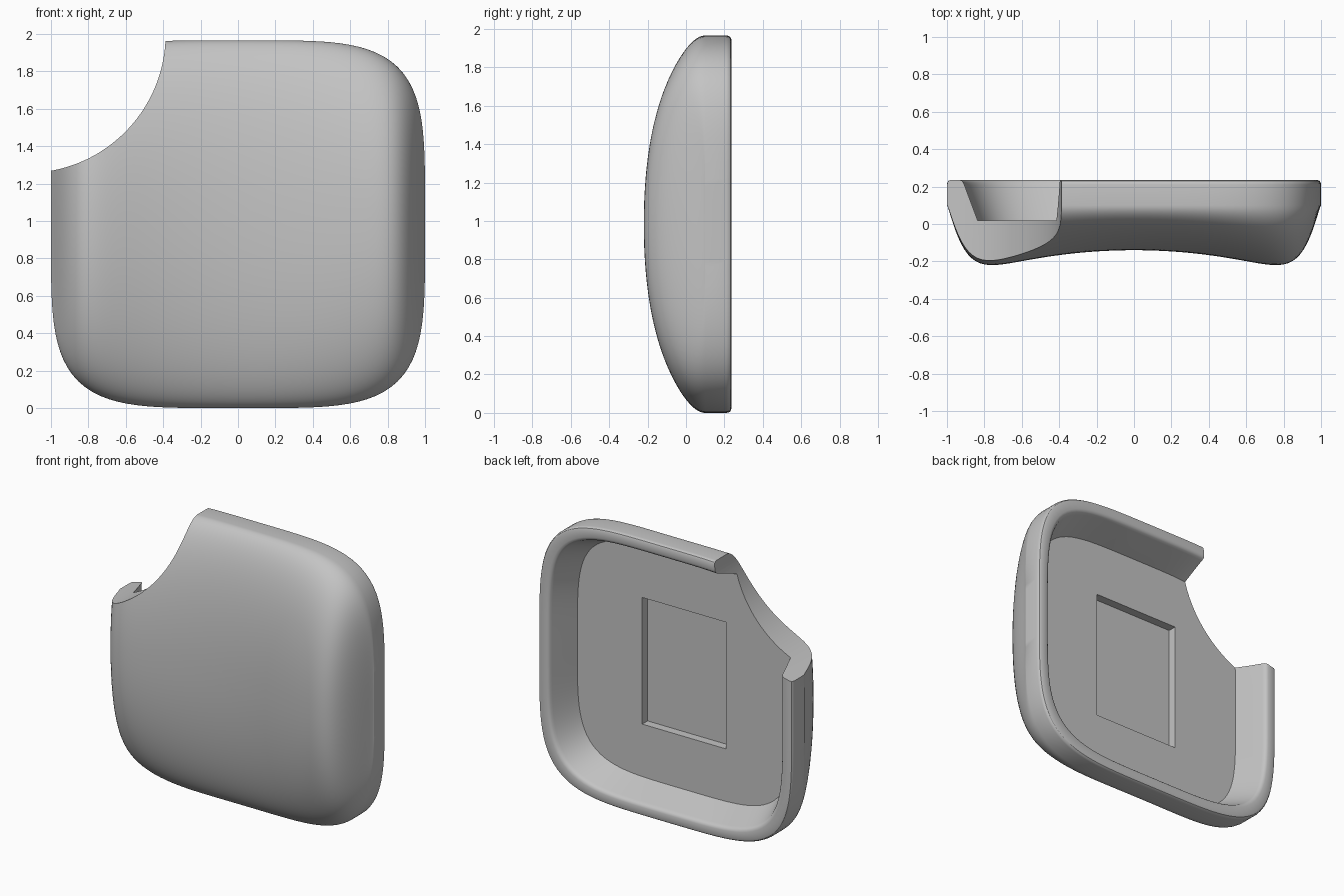
import bpy, bmesh, math
from mathutils import Matrix

default = bpy.data.objects.get("Cube")
if default:
    bpy.data.objects.remove(default, do_unlink=True)

HALF_H = 0.983      # half height of the body
POWER = 4.4         # squareness of the rounded outline
SEGMENTS = 160
FRONT_RINGS = 36
SIDE_Y = 0.1        # depth where the front bulge meets the side band


def outline(i, scale):
    """Point on the rounded-square outline, in unit coordinates."""
    a = 2 * math.pi * i / SEGMENTS
    c, s = math.cos(a), math.sin(a)
    r = scale * (abs(c) ** POWER + abs(s) ** POWER) ** (-1 / POWER)
    return r * c, r * s


def front_y(x, z):
    """Front surface: hollow across the width, domed along the height."""
    reach = max(1 - abs(x) ** POWER, 1e-9) ** (1 / POWER)
    t = min(abs(z) / reach, 1)
    dome = (1 - t ** 2.15) ** 0.5
    edge = max(1 - abs(x) ** 12, 0) ** 1.25
    return SIDE_Y - (0.24 + 0.165 * x * x) * dome * edge


def new_object(name, bm):
    mesh = bpy.data.meshes.new(name)
    bm.to_mesh(mesh)
    bm.free()
    obj = bpy.data.objects.new(name, mesh)
    bpy.context.collection.objects.link(obj)
    return obj


# Shell: rings from the front centre, round the rim, into the back pocket
bm = bmesh.new()
rings = []


def add_ring(scale, depth=None):
    ring = []
    for i in range(SEGMENTS):
        x, z = outline(i, scale)
        y = front_y(x, z) if depth is None else depth
        ring.append(bm.verts.new((x, y, HALF_H * (1 + z))))
    rings.append(ring)


for k in range(1, FRONT_RINGS):
    add_ring(math.sin(math.pi / 2 * k / FRONT_RINGS))
add_ring(1, SIDE_Y)
add_ring(1, 0.21)
for inset, depth in ((0.002, 0.222), (0.008, 0.231), (0.02, 0.236),
                     (0.065, 0.236), (0.078, 0.231), (0.086, 0.222),
                     (0.092, 0.207), (0.16, 0.02)):
    add_ring(1 - inset, depth)

centre = bm.verts.new((0, front_y(0, 0), HALF_H))
for i in range(SEGMENTS):
    j = (i + 1) % SEGMENTS
    bm.faces.new((centre, rings[0][i], rings[0][j]))
    for a, b in zip(rings, rings[1:]):
        bm.faces.new((a[i], b[i], b[j], a[j]))
bm.faces.new(rings[-1])
bmesh.ops.recalc_face_normals(bm, faces=bm.faces)
shell = new_object("cover_shell", bm)

# Cutter for the shallow rectangular recess in the pocket floor
bm = bmesh.new()
bmesh.ops.create_cube(bm, size=1, matrix=Matrix.Translation((0, 0.03, HALF_H))
                      @ Matrix.Diagonal((0.66, 0.14, 0.9, 1)))
recess = new_object("recess_cutter", bm)

# Cutter for the round bite out of the upper corner
bm = bmesh.new()
bmesh.ops.create_cone(bm, cap_ends=True, segments=192, radius1=0.743,
                      radius2=0.743, depth=2,
                      matrix=Matrix.Translation((-1.13, 0, 2.0))
                      @ Matrix.Rotation(math.pi / 2, 4, "X"))
bite = new_object("corner_cutter", bm)

bpy.ops.object.select_all(action="DESELECT")
bpy.context.view_layer.objects.active = shell
shell.select_set(True)
for cutter in (recess, bite):
    cutter.hide_render = True
    mod = shell.modifiers.new(cutter.name, "BOOLEAN")
    mod.operation = "DIFFERENCE"
    mod.solver = "EXACT"
    mod.object = cutter
    bpy.ops.object.modifier_apply(modifier=mod.name)
    bpy.data.objects.remove(cutter, do_unlink=True)

# Plain grey finish
grey = bpy.data.materials.new("plain_grey")
grey.use_nodes = True
colour = (0.55, 0.55, 0.55, 1)
grey.diffuse_color = colour
for node in grey.node_tree.nodes:
    if node.type == "BSDF_PRINCIPLED":
        node.inputs["Base Color"].default_value = colour
shell.data.materials.clear()
shell.data.materials.append(grey)
for face in shell.data.polygons:
    face.material_index = 0

bpy.ops.object.shade_smooth_by_angle(angle=math.radians(32))
